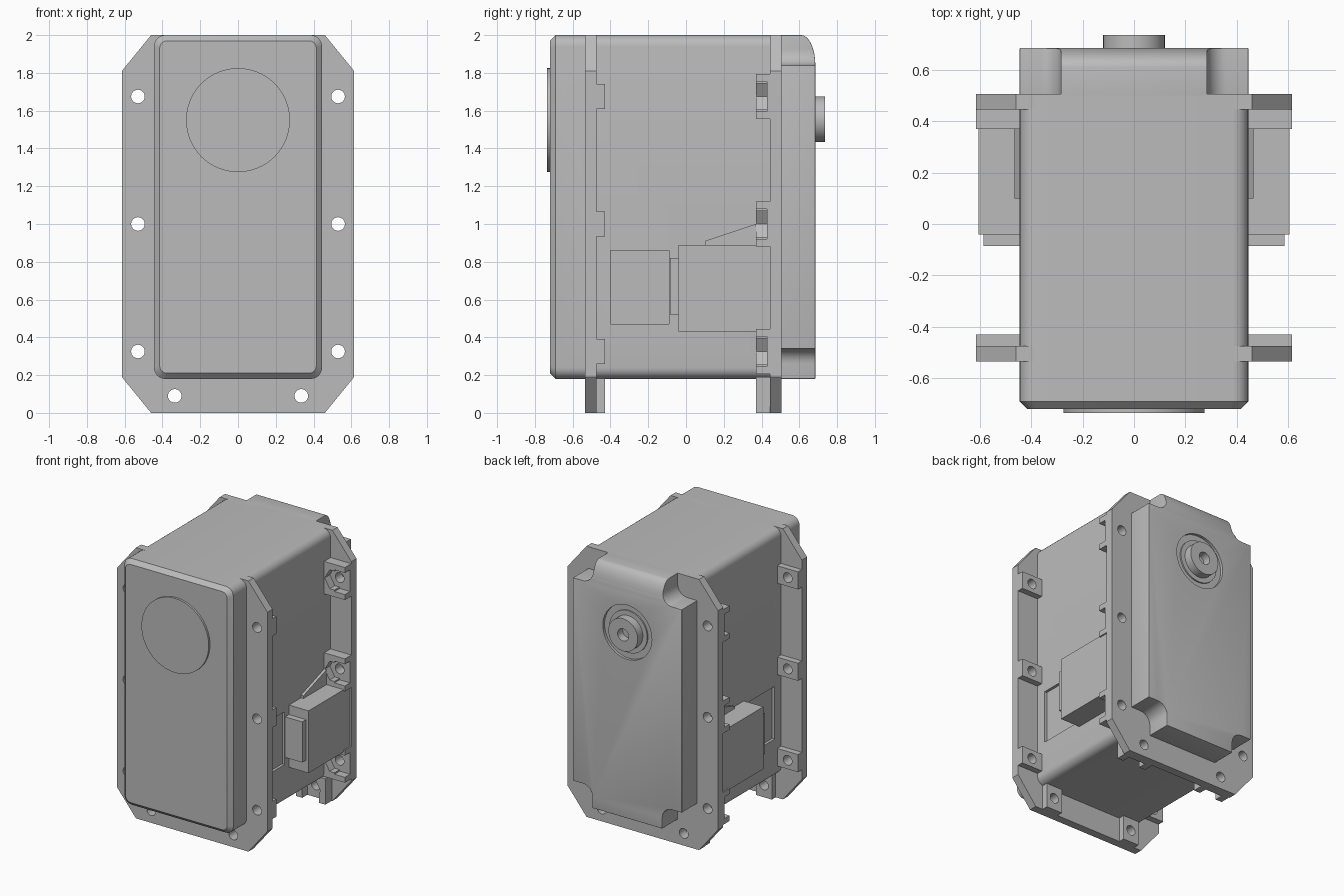
import bpy, bmesh, math

cube = bpy.data.objects.get("Cube")
if cube:
    bpy.data.objects.remove(cube, do_unlink=True)

grey = bpy.data.materials.new("housing grey")
grey.use_nodes = True
COL = (0.5, 0.5, 0.5, 1)
grey.diffuse_color = COL
grey.node_tree.nodes["Principled BSDF"].inputs["Base Color"].default_value = COL


def loft(name, sections, axis="y"):
    """Skin equal-length 2D outlines: (x, z) along y, or (y, z) along x."""
    bm = bmesh.new()
    rings = []
    for pts, d in sections:
        rings.append([bm.verts.new((a, d, b) if axis == "y" else (d, a, b)) for a, b in pts])
    n = len(rings[0])
    for r0, r1 in zip(rings, rings[1:]):
        for i in range(n):
            j = (i + 1) % n
            bm.faces.new((r0[i], r0[j], r1[j], r1[i]))
    bm.faces.new(rings[0])
    bm.faces.new(rings[-1])
    bmesh.ops.recalc_face_normals(bm, faces=bm.faces[:])
    me = bpy.data.meshes.new(name)
    bm.to_mesh(me)
    bm.free()
    me.materials.append(grey)
    ob = bpy.data.objects.new(name, me)
    bpy.context.collection.objects.link(ob)
    return ob


def prism(name, pts, d0, d1, axis="y"):
    return loft(name, [(pts, d0), (pts, d1)], axis)


def box(name, x0, x1, y0, y1, z0, z1):
    return prism(name, [(x0, z0), (x1, z0), (x1, z1), (x0, z1)], y0, y1)


def ngon(cx, cz, r, n=32):
    return [(cx + r * math.cos(2 * math.pi * i / n), cz + r * math.sin(2 * math.pi * i / n))
            for i in range(n)]


def round_rect(x0, x1, z0, z1, r, n=6):
    pts = []
    for k, (cx, cz) in enumerate([(x1 - r, z1 - r), (x0 + r, z1 - r), (x0 + r, z0 + r), (x1 - r, z0 + r)]):
        for i in range(n + 1):
            a = math.pi / 2 * (k + i / n)
            pts.append((cx + r * math.cos(a), cz + r * math.sin(a)))
    return pts


def apply(ob, mod):
    with bpy.context.temp_override(object=ob, active_object=ob, selected_objects=[ob]):
        bpy.ops.object.modifier_apply(modifier=mod.name)


def cut(ob, *cutters):
    for c in cutters:
        m = ob.modifiers.new("cut", "BOOLEAN")
        m.operation, m.solver, m.object = "DIFFERENCE", "EXACT", c
        apply(ob, m)
        bpy.data.objects.remove(c, do_unlink=True)


def smooth(ob, angle=35):
    bpy.ops.object.select_all(action="DESELECT")
    ob.select_set(True)
    bpy.context.view_layer.objects.active = ob
    bpy.ops.object.shade_smooth_by_angle(angle=math.radians(angle))


# Main housing with a chamfered front cap and shallow side pockets
W, Z0, Z1 = 0.445, 0.18, 2.0
front = round_rect(-W + 0.03, W - 0.03, Z0 + 0.03, Z1 - 0.03, 0.04)
full = round_rect(-W, W, Z0, Z1, 0.06)
body = loft("housing", [(front, -0.72), (full, -0.69), (full, 0.5)])
for s in (-1, 1):
    xs = sorted((s * (W - 0.02), s * 0.6))
    cut(body, box("pocket", *xs, -0.40, -0.09, 0.47, 0.86))
smooth(body)
smooth(prism("front_disc", ngon(0, 1.55, 0.275, 64), -0.735, -0.70))

# Rear cover: side profile with a rounded top, four concave corner notches
top = [(0.61 + 0.075 * math.sin(t), 1.84 + 0.16 * math.cos(t))
       for t in [math.pi / 2 * i / 8 for i in range(9)]]
cover = prism("rear_cover", [(0.46, Z0), (0.46, Z1)] + top + [(0.685, Z0)], -W, W, "x")
for s in (-1, 1):
    for zi, zo in ((1.84, 2.2), (0.34, -0.02)):
        xs = sorted((s * 0.285, s * 0.645))
        zs = sorted((zi, zo))
        cut(cover, prism("notch", round_rect(*xs, *zs, 0.08), 0.40, 0.8))
bev = cover.modifiers.new("round", "BEVEL")
bev.width, bev.segments, bev.limit_method, bev.angle_limit = 0.022, 4, "ANGLE", math.radians(50)
apply(cover, bev)
cut(cover, prism("seat", ngon(0, 1.555, 0.2, 48), 0.665, 0.8))
smooth(cover)

# Output shaft with collar and centre bore
smooth(prism("shaft_collar", ngon(0, 1.555, 0.155, 48), 0.62, 0.675))
shaft = prism("output_shaft", ngon(0, 1.555, 0.12, 48), 0.62, 0.735)
cut(shaft, prism("bore", ngon(0, 1.555, 0.045), 0.66, 0.8))
smooth(shaft)

# Mounting flanges with screw holes
outline = [(0.46, 0), (0.615, 0.19), (0.615, 1.81), (0.46, 2.0),
           (-0.46, 2.0), (-0.615, 1.81), (-0.615, 0.19), (-0.46, 0)]
holes = [(s * 0.53, z) for s in (-1, 1) for z in (0.325, 1.0, 1.675)]
holes += [(s * 0.335, 0.09) for s in (-1, 1)]
for name, y0, y1 in (("front", -0.535, -0.475), ("rear", 0.445, 0.505)):
    plate = prism(name + "_flange", outline, y0, y1)
    for x, z in holes:
        cut(plate, prism("hole", ngon(x, z, 0.036, 24), y0 - 0.1, y1 + 0.1))
    smooth(plate)

# Screw bosses: plain on the front flange, slotted nut traps on the rear one
for x, z in holes:
    s = 1 if x > 0 else -1
    low = z < 0.2
    for name, y0, y1, h in (("front", -0.475, -0.43, 0.065), ("rear", 0.37, 0.445, 0.12)):
        if low:
            boss = box(name + "_bottom_boss", x - h, x + h, y0, y1, 0, 0.19)
        else:
            xs = sorted((s * 0.43, s * 0.615))
            boss = box(name + "_side_boss", *xs, y0, y1, z - h, z + h)
        cut(boss, prism("hole", ngon(x, z, 0.036, 24), y0 - 0.1, y1 + 0.1))
        if name == "rear":
            cut(boss, prism("nut", ngon(x, z, 0.08, 6), 0.3, 0.43))
            if low:
                cut(boss, box("slot", x - 0.069, x + 0.069, 0.3, 0.43, -0.1, z))
            else:
                xs = sorted((x, s * 0.8))
                cut(boss, box("slot", *xs, 0.3, 0.43, z - 0.08, z + 0.08))
        smooth(boss)

# Side connectors: socket, plug lip and sloped rib above
for s, side in ((1, "left"), (-1, "right")):
    box(side + "_socket", *sorted((s * 0.43, s * 0.605)), -0.04, 0.445, 0.43, 0.89)
    box(side + "_plug_lip", *sorted((s * 0.43, s * 0.585)), -0.085, -0.04, 0.52, 0.82)
    prism(side + "_rib", [(0.1, 0.85), (0.37, 0.85), (0.37, 1.0), (0.1, 0.91)],
          *sorted((s * 0.43, s * 0.465)), "x")
